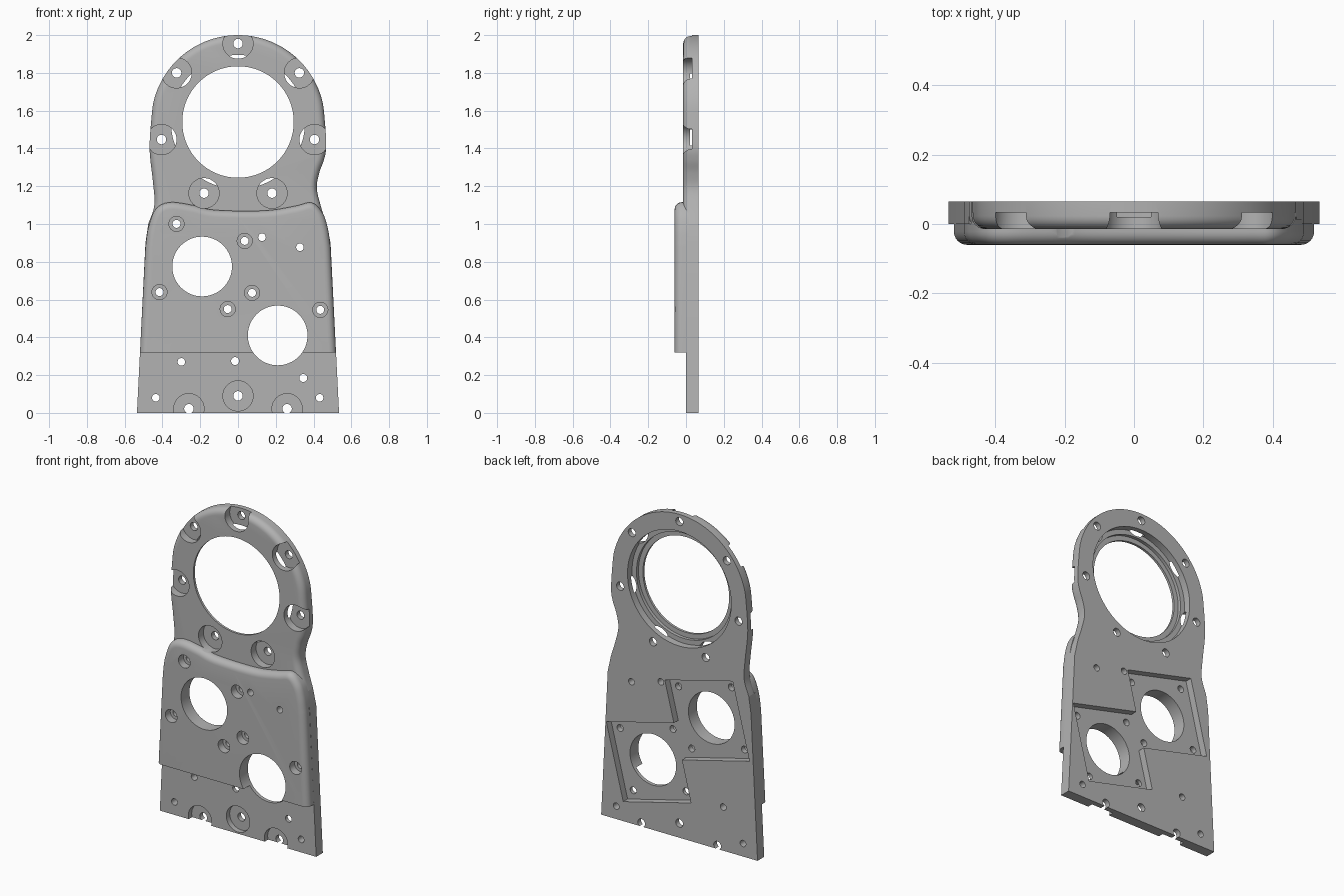
import bpy, bmesh, math
from mathutils import Vector, Matrix

if "Cube" in bpy.data.objects:
    bpy.data.objects.remove(bpy.data.objects["Cube"])

BACK = 0.065
scene = bpy.context.scene
grey = bpy.data.materials.new("machined_grey")
grey.use_nodes = True
grey.diffuse_color = (0.45, 0.45, 0.45, 1)
grey.node_tree.nodes["Principled BSDF"].inputs["Base Color"].default_value = (0.45, 0.45, 0.45, 1)


def spline(pts, steps=6):
    """Catmull-Rom curve through the points."""
    p = [Vector(a) for a in pts]
    p = [2 * p[0] - p[1]] + p + [2 * p[-1] - p[-2]]
    out = []
    for a, b, c, d in zip(p, p[1:], p[2:], p[3:]):
        for i in range(steps):
            t = i / steps
            out.append(0.5 * (2 * b + (c - a) * t + (2 * a - 5 * b + 4 * c - d) * t * t
                              + (3 * b - a - 3 * c + d) * t ** 3))
    return out + [p[-2]]


def slab(name, outline, front, back, fillet=0):
    """Extrude an x-z outline through y and round its front edge, except along the bottom."""
    bm = bmesh.new()
    face = bm.faces.new([bm.verts.new((p[0], front, p[1])) for p in outline])
    rest = bmesh.ops.extrude_face_region(bm, geom=[face], use_keep_orig=True)["geom"]
    bmesh.ops.translate(bm, vec=(0, back - front, 0),
                        verts=[v for v in rest if isinstance(v, bmesh.types.BMVert)])
    bmesh.ops.recalc_face_normals(bm, faces=bm.faces)
    if fillet:
        low = min(p[1] for p in outline) + 1e-4
        rim = [e for e in bm.edges if all(v.co.y < front + 1e-5 for v in e.verts)
               and any(v.co.z > low for v in e.verts)]
        bmesh.ops.bevel(bm, geom=rim, offset=fillet, segments=6, profile=0.5,
                        affect='EDGES', clamp_overlap=False)
    return finish(name, bm)


def finish(name, bm):
    mesh = bpy.data.meshes.new(name)
    bm.to_mesh(mesh)
    bm.free()
    mesh.materials.append(grey)
    ob = bpy.data.objects.new(name, mesh)
    scene.collection.objects.link(ob)
    return ob


cutters = bpy.data.collections.new("cutters")
scene.collection.children.link(cutters)


def add_cutter(bm):
    ob = finish("cutter", bm)
    scene.collection.objects.unlink(ob)
    cutters.objects.link(ob)
    ob.hide_render = True


def bore(x, z, r, y0=-0.2, y1=0.2, sides=32):
    bm = bmesh.new()
    m = Matrix.Translation((x, (y0 + y1) / 2, z)) @ Matrix.Rotation(math.pi / 2, 4, 'X')
    bmesh.ops.create_cone(bm, cap_ends=True, segments=sides, radius1=r, radius2=r,
                          depth=y1 - y0, matrix=m)
    add_cutter(bm)


# Outer edges, bottom to top
right_low = [(0.535, 0), (0.49, 0.9), (0.468, 1.0)]
left_low = [(-0.475, 1.0), (-0.49, 0.9), (-0.535, 0)]
arc = [(0.46 * math.cos(math.radians(a)), 1.54 + 0.46 * math.sin(math.radians(a)))
       for a in range(0, 181, 15)]
ring_edge = ([(0.468, 1.0), (0.437, 1.1), (0.417, 1.19), (0.43, 1.27), (0.455, 1.34), (0.467, 1.41)]
             + arc + [(-0.468, 1.42), (-0.464, 1.34), (-0.45, 1.22), (-0.443, 1.1), (-0.475, 1.0)])

# Panel outline with its two-shouldered top
panel_top = [(0.49, 0.88), (0.475, 0.98), (0.447, 1.06), (0.39, 1.113), (0.3, 1.095), (0.14, 1.071),
             (-0.12, 1.074), (-0.24, 1.1), (-0.36, 1.115), (-0.435, 1.08), (-0.475, 0.98), (-0.49, 0.88)]
panel_edge = [(0.519, 0.32)] + spline(panel_top) + [(-0.519, 0.32)]

parts = [slab("ring_plate", spline(ring_edge), -0.015, BACK, 0.038),
         slab("lower_plate", right_low + left_low, 0, BACK),
         slab("front_panel", panel_edge, -0.06, 0.015, 0.038)]

# Large ring opening, stepped at the back
bore(0, 1.54, 0.295, sides=96)
bore(0, 1.54, 0.325, 0.0, 0.2, 96)
bore(0, 1.54, 0.355, 0.02, 0.2, 96)

# Counterbored mounting holes around the ring and base
mounts = [(0, 1.955), (0, 0.09)]
for side in (-1, 1):
    mounts += [(side * 0.325, 1.8), (side * 0.405, 1.447), (side * 0.18, 1.163), (side * 0.26, 0.022)]
for x, z in mounts:
    bore(x, z, 0.08, -0.2, 0.033, 48)
    bore(x, z, 0.025)

# Two tilted square pockets in the back, each with a bore and four screw holes
tilt = Matrix.Rotation(math.radians(14), 4, 'Y')
for cx, cz in ((-0.19, 0.775), (0.21, 0.41)):
    centre = Vector((cx, 0, cz))
    bore(cx, cz, 0.158, sides=64)
    bm = bmesh.new()
    m = Matrix.Translation((cx, 0.122, cz)) @ tilt @ Matrix.Diagonal((0.478, 0.2, 0.478, 1))
    bmesh.ops.create_cube(bm, size=1, matrix=m)
    add_cutter(bm)
    for sx in (-1, 1):
        for sz in (-1, 1):
            p = centre + tilt @ Vector((sx * 0.186, 0, sz * 0.186))
            bore(p.x, p.z, 0.021)
            if p.z > 0.4:
                bore(p.x, p.z, 0.04, -0.2, -0.012)

# Plain small holes
for x, z in ((0.127, 0.93), (0.328, 0.877), (-0.3, 0.27), (-0.435, 0.08), (0.432, 0.08)):
    bore(x, z, 0.02)

# Cut every part, then drop the cutters
for ob in parts:
    mod = ob.modifiers.new("holes", 'BOOLEAN')
    mod.operand_type = 'COLLECTION'
    mod.collection = cutters
    mod.solver = 'EXACT'
    bpy.ops.object.select_all(action='DESELECT')
    bpy.context.view_layer.objects.active = ob
    ob.select_set(True)
    bpy.ops.object.modifier_apply(modifier=mod.name)
    bpy.ops.object.shade_smooth_by_angle(angle=math.radians(30))
for ob in list(cutters.objects):
    bpy.data.objects.remove(ob)
bpy.data.collections.remove(cutters)
